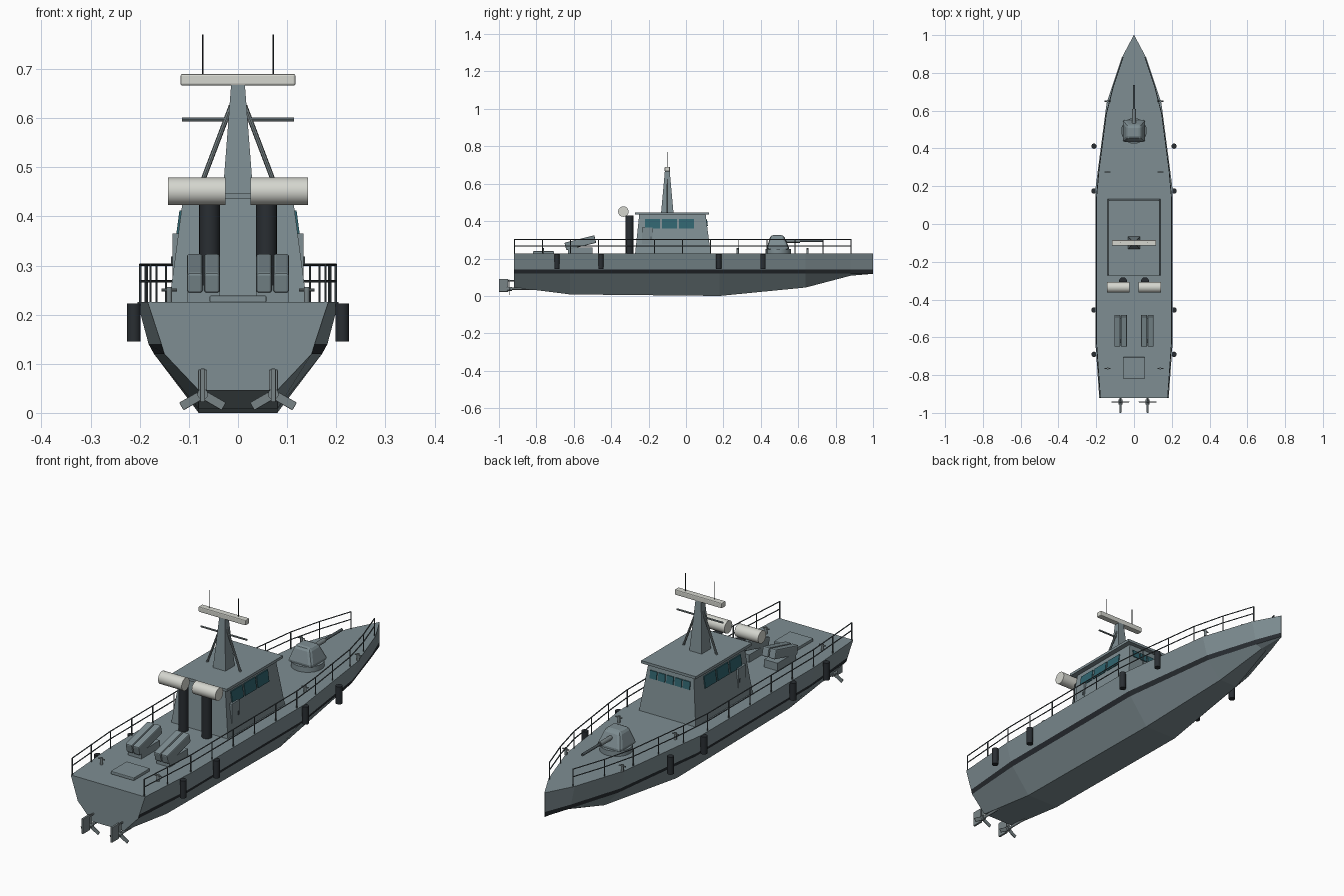
import bpy
import bmesh
from math import radians, pi, sin, cos
from mathutils import Vector

cube = bpy.data.objects.get("Cube")
if cube:
    bpy.data.objects.remove(cube)


def material(name, r, g, b):
    m = bpy.data.materials.new(name)
    m.use_nodes = True
    m.diffuse_color = (r, g, b, 1)
    m.node_tree.nodes["Principled BSDF"].inputs["Base Color"].default_value = (r, g, b, 1)
    return m


GREY = material("naval grey", 0.21, 0.27, 0.29)
BLACK = material("rubber black", 0.022, 0.027, 0.032)
WHITE = material("radar white", 0.66, 0.67, 0.62)
GLASS = material("teal glass", 0.03, 0.13, 0.16)
STEEL = material("dark steel", 0.07, 0.09, 0.10)
METAL = material("fitting grey", 0.19, 0.23, 0.24)


def finish(name, bm, mats, smooth=False):
    bmesh.ops.recalc_face_normals(bm, faces=bm.faces[:])
    me = bpy.data.meshes.new(name)
    bm.to_mesh(me)
    bm.free()
    ob = bpy.data.objects.new(name, me)
    bpy.context.collection.objects.link(ob)
    for m in mats:
        me.materials.append(m)
    if smooth:
        bpy.ops.object.select_all(action='DESELECT')
        ob.select_set(True)
        bpy.context.view_layer.objects.active = ob
        bpy.ops.object.shade_smooth_by_angle(angle=radians(40))
    return ob


def bridge(bm, a, b):
    """Quads between two equal closed rings."""
    return [bm.faces.new((a[i], a[(i + 1) % len(a)], b[(i + 1) % len(a)], b[i]))
            for i in range(len(a))]


def block(name, mat, low, high, z0, z1, bevel=0):
    """Box or tapered box; low and high are (x0, x1, y0, y1)."""
    bm = bmesh.new()
    rings = []
    for (x0, x1, y0, y1), z in ((low, z0), (high, z1)):
        rings.append([bm.verts.new((x, y, z))
                      for x, y in ((x0, y0), (x1, y0), (x1, y1), (x0, y1))])
    bridge(bm, *rings)
    for r in rings:
        bm.faces.new(r)
    ob = finish(name, bm, [mat])
    if bevel:
        mod = ob.modifiers.new("Bevel", 'BEVEL')
        mod.width = bevel
        mod.segments = 2
    return ob


def box(name, mat, centre, size, bevel=0):
    x, y, z = centre
    w, d, h = (s / 2 for s in size)
    r = (x - w, x + w, y - d, y + d)
    return block(name, mat, r, r, z - h, z + h, bevel)


def rod(name, mat, p, q, r, sides=8, r2=None):
    p, q = Vector(p), Vector(q)
    bm = bmesh.new()
    bmesh.ops.create_cone(bm, cap_ends=True, segments=sides, radius1=r,
                          radius2=r if r2 is None else r2, depth=(q - p).length)
    rot = (q - p).to_track_quat('Z', 'Y').to_matrix()
    for v in bm.verts:
        v.co = rot @ v.co + (p + q) / 2
    return finish(name, bm, [mat], True)


# Hull: y, then half widths at deck, stripe, chine and keel flat, then keel height
DECK = 0.226
STATIONS = [(-0.92, .184, .156, .15, .08, .046), (-0.62, .205, .182, .171, .08, .008),
            (0.18, .205, .182, .171, .08, 0), (0.64, .145, .122, .114, .045, .045),
            (0.88, .065, .047, .041, .012, .108), (1.0, .001, .001, .001, .001, .118)]
bm = bmesh.new()
rings = []
for y, deck, top, chine, flat, zb in STATIONS:
    half = [(deck, DECK), (top, .14), (chine, .12), (flat, zb)]
    pts = half + [(-x, z) for x, z in reversed(half)]
    rings.append([bm.verts.new((x, y, z)) for x, z in pts])
for a, b in zip(rings, rings[1:]):
    for i, f in enumerate(bridge(bm, a, b)):
        f.material_index = 1 if i in (1, 5) else 0
bm.faces.new(rings[0])
bm.faces.new(rings[-1])
finish("hull", bm, [GREY, BLACK])


def deck_half(y):
    for a, b in zip(STATIONS, STATIONS[1:]):
        if a[0] <= y <= b[0]:
            return a[1] + (b[1] - a[1]) * (y - a[0]) / (b[0] - a[0])


# Deckhouse and roof
Z0, Z1 = DECK, 0.436
block("deckhouse", GREY, (-.14, .14, -.272, .132), (-.112, .112, -.25, .105), Z0, Z1)
box("roof", GREY, (0, -.074, .441), (.27, .396, .012))


def wall(z, low, high):
    return low + (high - low) * (z - Z0) / (Z1 - Z0)


# Side windows and doors
wz0, wz1 = .36, .412
for s, side in ((1, "left"), (-1, "right")):
    for i, y in enumerate((-.178, -.087, .002)):
        ends = []
        for z in (wz0, wz1):
            x = wall(z, .14, .112)
            ends.append((*sorted((s * (x - .004), s * (x + .004))), y - .04, y + .04))
        block(f"{side}_window_{i + 1}", GLASS, *ends, wz0, wz1)
    box(f"{side}_door", GREY, (s * .126, -.207, .305), (.014, .054, .12))
    box(f"{side}_door_handle", STEEL, (s * .134, -.188, .31), (.004, .006, .016))

# Bridge windows facing the bow
for i in range(5):
    x = (i - 2) * .041
    ends = []
    for z in (.375, .409):
        y = wall(z, .132, .105)
        ends.append((x - .017, x + .017, y - .004, y + .004))
    block(f"bridge_window_{i + 1}", GLASS, *ends, .375, .409)

# Mast, struts, yard, radar and aerials
block("mast", GREY, (-.031, .031, -.133, -.067), (-.014, .014, -.113, -.087), .446, .668)
rod("mast_yard", METAL, (-.114, -.1, .597), (.114, -.1, .597), .004)
box("radar_bar", WHITE, (0, -.1, .678), (.234, .028, .024), .004)
for s, side in ((1, "left"), (-1, "right")):
    rod(f"{side}_mast_strut", METAL, (s * .082, -.1, .446), (s * .014, -.1, .625), .005)
    rod(f"{side}_aerial", BLACK, (s * .072, -.1, .688), (s * .072, -.1, .77), .0016, 6)

# Exhaust stacks with white drums, and angled launch boxes
for s, side in ((1, "left"), (-1, "right")):
    rod(f"{side}_stack", BLACK, (s * .058, -.303, DECK), (s * .058, -.303, .43), .021, 24)
    rod(f"{side}_drum", WHITE, (s * .025, -.335, .451), (s * .142, -.335, .451), .028, 32)
    box(f"{side}_launcher_base", GREY, (s * .07, -.565, .243), (.066, .13, .034))
    for j, x in enumerate((.053, .088)):
        tube = box(f"{side}_launch_box_{j + 1}", GREY, (0, 0, 0), (.032, .165, .042), .005)
        tube.location = (s * x, -.565, .284)
        tube.rotation_euler.x = radians(14)

# Aft hatch
box("aft_hatch", GREY, (0, -.762, .232), (.116, .114, .014), .003)

# Deck gun
rod("gun_ring", GREY, (0, .493, DECK), (0, .493, .25), .068, 24)
block("gun_turret", GREY, (-.064, .064, .43, .555), (-.038, .038, .452, .522), .248, .325, .014)
rod("gun_sleeve", METAL, (0, .53, .294), (0, .61, .294), .01, 12)
rod("gun_barrel", STEEL, (0, .6, .294), (0, .735, .294), .006, 12)

# Bollards and hull fenders
for s, side in ((1, "left"), (-1, "right")):
    for i, y in enumerate((-.765, .275, .65)):
        x = s * .14
        rod(f"{side}_bollard_{i + 1}", METAL, (x, y, DECK), (x, y, .256), .006, 12)
        rod(f"{side}_bollard_bar_{i + 1}", METAL, (x - .016, y, .25), (x + .016, y, .25), .003)
    for i, y in enumerate((-.69, -.455, .175, .412)):
        rod(f"{side}_fender_{i + 1}", BLACK, (s * .212, y, .145), (s * .212, y, .223), .014, 16)

# Railings following the deck edge
POSTS = 13
for s, side in ((1, "left"), (-1, "right")):
    path = []
    for i in range(POSTS):
        y = -.918 + i * 1.8 / (POSTS - 1)
        path.append((s * (deck_half(y) - .006), y))
        rod(f"{side}_rail_post_{i + 1}", STEEL, (*path[-1], DECK), (*path[-1], .303), .0025, 6)
    for label, z in (("top", .302), ("middle", .268)):
        for i, (a, b) in enumerate(zip(path, path[1:])):
            rod(f"{side}_{label}_rail_{i + 1}", STEEL, (*a, z), (*b, z), .0025, 6)

# Propellers, shafts and rudders
for s, side in ((1, "left"), (-1, "right")):
    x, y, z = s * .072, -.942, .038
    rod(f"{side}_shaft", METAL, (x, -.955, z), (x, -.72, z), .006, 10)
    rod(f"{side}_propeller_hub", METAL, (x, y - .014, z), (x, y + .012, z), .011, 12)
    for k in range(3):
        a = pi / 2 + k * 2 * pi / 3
        blade = box(f"{side}_blade_{k + 1}", METAL, (0, 0, .029), (.018, .004, .042), .0015)
        blade.location = (x, y, z)
        blade.rotation_euler = (0, pi / 2 - a, 0)
    box(f"{side}_rudder", METAL, (x, -.975, .056), (.01, .05, .068), .002)
    rod(f"{side}_rudder_arm", METAL, (x, -.965, .082), (x, -.915, .082), .004)
